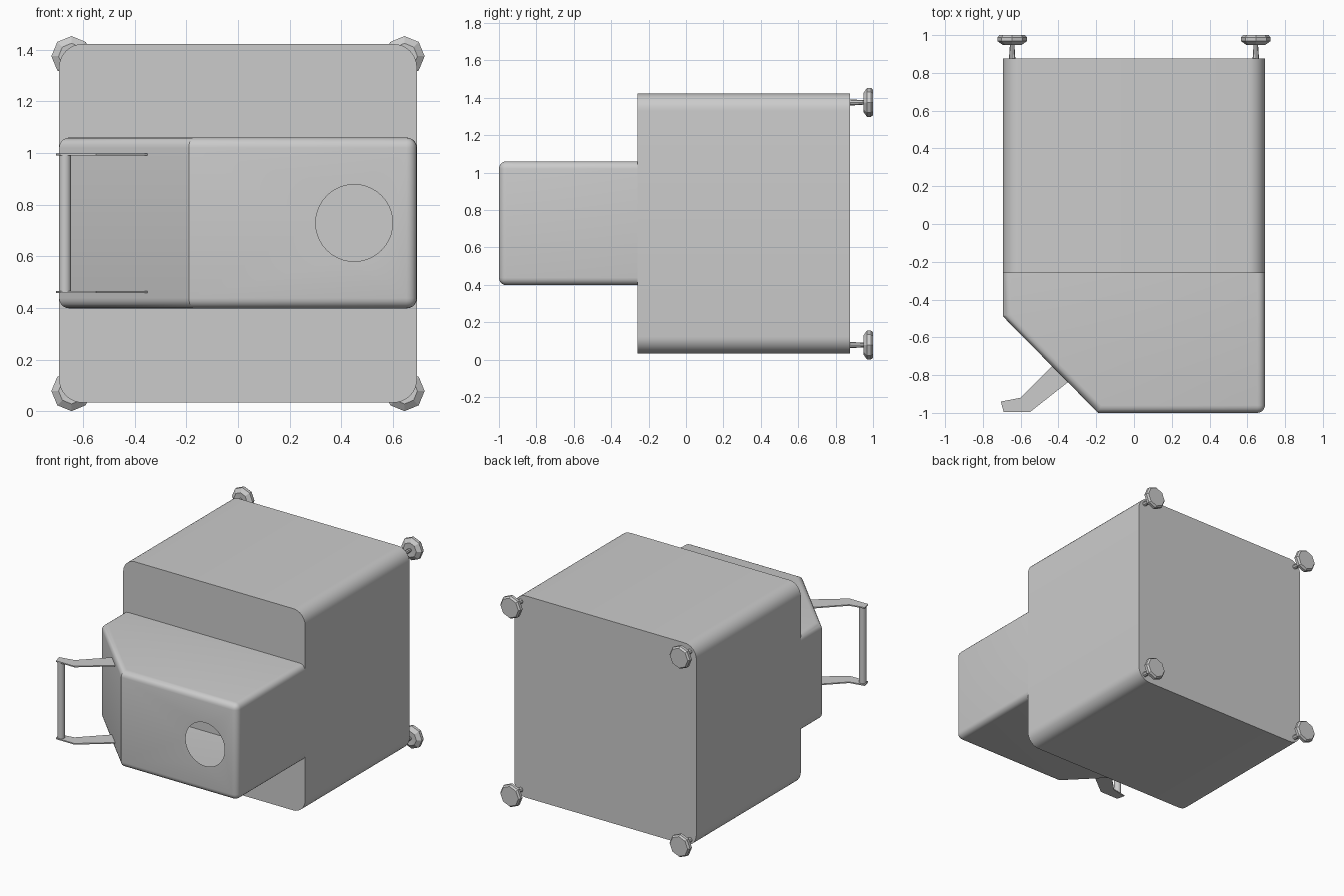
import bpy, bmesh, math
from mathutils import Vector

if "Cube" in bpy.data.objects:
    bpy.data.objects.remove(bpy.data.objects["Cube"])


def finish(bm, name, smooth=True):
    bmesh.ops.recalc_face_normals(bm, faces=bm.faces)
    me = bpy.data.meshes.new(name)
    bm.to_mesh(me)
    bm.free()
    ob = bpy.data.objects.new(name, me)
    bpy.context.collection.objects.link(ob)
    if smooth:
        bpy.ops.object.select_all(action='DESELECT')
        ob.select_set(True)
        bpy.context.view_layer.objects.active = ob
        bpy.ops.object.shade_smooth_by_angle(angle=math.radians(30))
    return ob


def extrude_xy(outline, z0, z1):
    bm = bmesh.new()
    face = bm.faces.new([bm.verts.new((x, y, z0)) for x, y in outline])
    ext = bmesh.ops.extrude_face_region(bm, geom=[face])['geom']
    for v in ext:
        if isinstance(v, bmesh.types.BMVert):
            v.co.z = z1
    bmesh.ops.recalc_face_normals(bm, faces=bm.faces)
    return bm


def bevel(bm, edges, r, seg):
    bmesh.ops.bevel(bm, geom=edges, offset=r, offset_type='OFFSET', segments=seg,
                    profile=0.5, affect='EDGES', clamp_overlap=True)


W, JOIN, BACK = 0.693, -0.26, 0.877

# Main body: cube with the four front-to-back edges rounded
bm = extrude_xy([(-W, JOIN), (W, JOIN), (W, BACK), (-W, BACK)], 0.033, 1.422)
bevel(bm, [e for e in bm.edges
           if abs(e.verts[0].co.y - e.verts[1].co.y) > 0.5], 0.09, 8)
finish(bm, "main_body")

# Hollow front housing with one slanted corner
bm = extrude_xy([(-W, JOIN), (-W, -0.49), (-0.19, -1.0), (W, -1.0), (W, JOIN)], 0.398, 1.06)


def rounded(e):
    a, b = (v.co for v in e.verts)
    if a.y > JOIN - 0.01 and b.y > JOIN - 0.01:
        return False
    return not (abs(a.z - b.z) > 0.3 and a.x < 0)


bevel(bm, [e for e in bm.edges if rounded(e)], 0.04, 5)
bmesh.ops.recalc_face_normals(bm, faces=bm.faces)
front = max((f for f in bm.faces if f.normal.y < -0.99), key=lambda f: f.calc_area())
rear = max((f for f in bm.faces if f.normal.y > 0.99), key=lambda f: f.calc_area())
rim = list(front.edges)
bmesh.ops.delete(bm, geom=[front, rear], context='FACES_ONLY')

# Round opening in the housing front
N = 40
ring = [bm.verts.new((0.45 + 0.149 * math.cos(2 * math.pi * i / N), -1.0,
                      0.729 + 0.149 * math.sin(2 * math.pi * i / N))) for i in range(N)]
rim += [bm.edges.new((ring[i], ring[(i + 1) % N])) for i in range(N)]
bmesh.ops.triangle_fill(bm, use_beauty=True, edges=rim, normal=Vector((0, -1, 0)))
finish(bm, "front_housing")

# Handle: two bent flat arms and an upright grip
arm = [(-0.42, -0.74), (-0.34, -0.83), (-0.55, -0.995), (-0.69, -0.995),
       (-0.705, -0.94), (-0.60, -0.92)]
for label, z in (("lower", 0.462), ("upper", 0.994)):
    finish(extrude_xy(arm, z - 0.004, z + 0.004), label + "_handle_arm", False)
bm = bmesh.new()
bmesh.ops.create_cone(bm, cap_ends=True, segments=16, radius1=0.024, radius2=0.024, depth=0.532)
bmesh.ops.translate(bm, verts=bm.verts, vec=(-0.67, -0.967, 0.728))
finish(bm, "handle_grip")

# Low-poly feet on the back corners: thin stem and faceted cap
profile = [(0.018, 0.86), (0.012, 0.95), (0.05, 0.948), (0.078, 0.968), (0.078, 0.988), (0.068, 1.0)]
for sx, side in ((-1, "left"), (1, "right")):
    for z, level in ((0.078, "lower"), (1.375, "upper")):
        bm = bmesh.new()
        rings = [[bm.verts.new((sx * 0.645 + r * math.cos(k * math.pi / 4), y,
                                z + r * math.sin(k * math.pi / 4))) for k in range(8)]
                 for r, y in profile]
        for a, b in zip(rings, rings[1:]):
            for k in range(8):
                j = (k + 1) % 8
                bm.faces.new((a[k], a[j], b[j], b[k]))
        bm.faces.new(rings[0])
        bm.faces.new(rings[-1])
        finish(bm, f"{level}_{side}_foot", False)
